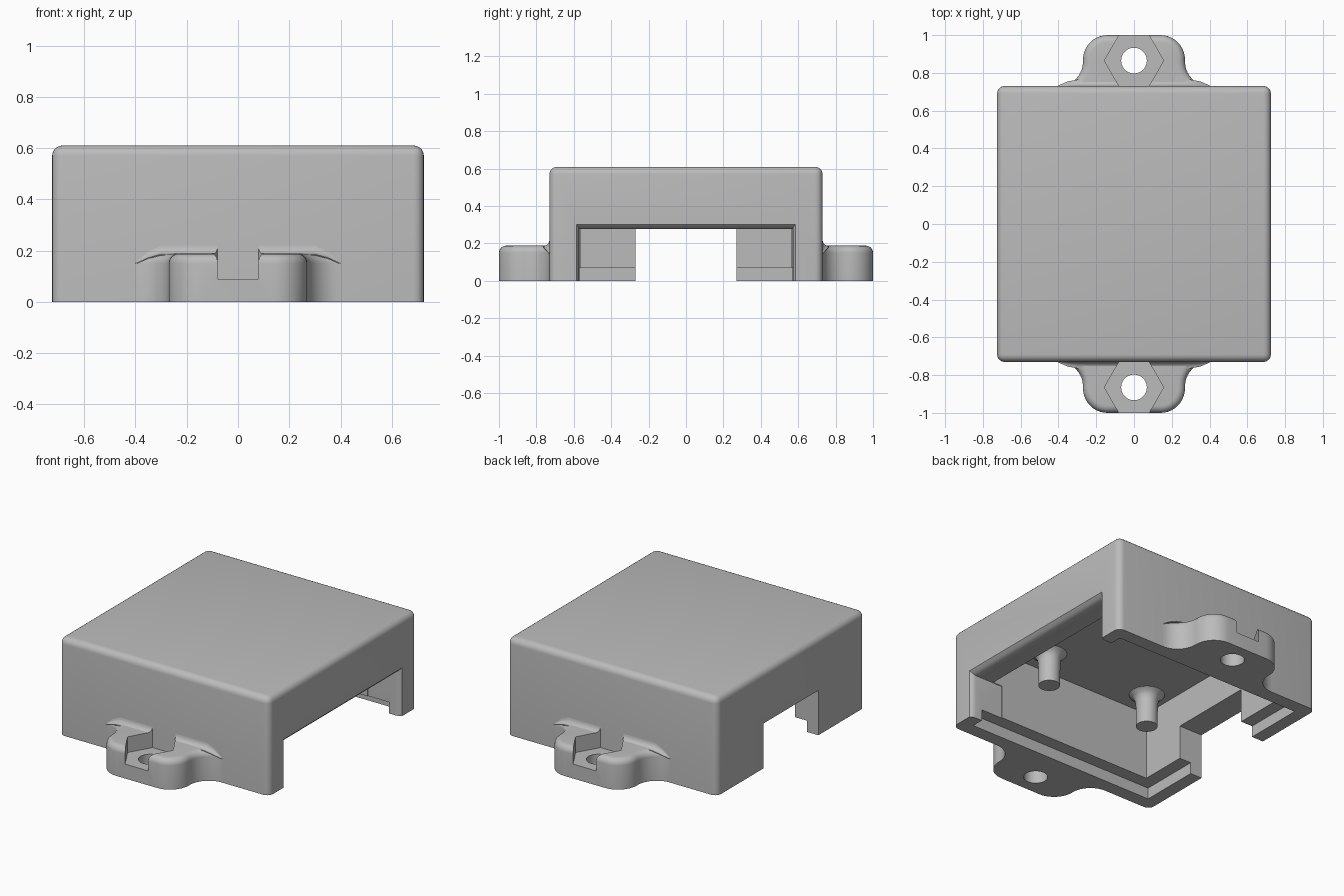
import bpy, bmesh
from math import sin, cos, pi, sqrt, asin, radians

old = bpy.data.objects.get("Cube")
if old:
    bpy.data.objects.remove(old, do_unlink=True)

grey = bpy.data.materials.new("plain grey")
grey.use_nodes = True
grey.diffuse_color = (0.5, 0.5, 0.5, 1)
grey.node_tree.nodes["Principled BSDF"].inputs["Base Color"].default_value = (0.5, 0.5, 0.5, 1)

WALL = 0.73      # outer face of the box, front and back
HOLE_Y = 0.865   # mounting hole centre


def add_object(name, bm):
    bmesh.ops.recalc_face_normals(bm, faces=bm.faces)
    mesh = bpy.data.meshes.new(name)
    bm.to_mesh(mesh)
    bm.free()
    mesh.materials.append(grey)
    obj = bpy.data.objects.new(name, mesh)
    bpy.context.collection.objects.link(obj)
    return obj


def loft(name, rings):
    """Skin equal-length closed rings and cap both ends."""
    bm = bmesh.new()
    loops = [[bm.verts.new(p) for p in ring] for ring in rings]
    n = len(loops[0])
    for a, b in zip(loops, loops[1:]):
        for i in range(n):
            j = (i + 1) % n
            bm.faces.new((a[i], a[j], b[j], b[i]))
    bm.faces.new(loops[0])
    bm.faces.new(loops[-1])
    return add_object(name, bm)


def x_rect(x, half_y, top):
    return [(x, -half_y, -0.1), (x, half_y, -0.1), (x, half_y, top), (x, -half_y, top)]


def circle(x, y, z, r, n=32):
    return [(x + r * cos(2 * pi * i / n), y + r * sin(2 * pi * i / n), z) for i in range(n)]


def cut(obj, cutters):
    for c in cutters:
        c.hide_render = True
        mod = obj.modifiers.new("cut", 'BOOLEAN')
        mod.operation = 'DIFFERENCE'
        mod.solver = 'EXACT'
        mod.object = c
        bpy.context.view_layer.objects.active = obj
        bpy.ops.object.modifier_apply(modifier=mod.name)


def smooth(obj):
    bpy.ops.object.select_all(action='DESELECT')
    obj.select_set(True)
    bpy.context.view_layer.objects.active = obj
    bpy.ops.object.shade_smooth_by_angle(angle=radians(32))


def discard(cutters):
    for c in cutters:
        bpy.data.objects.remove(c, do_unlink=True)


# Cover: box rounded on every edge but the bottom ones
bm = bmesh.new()
bmesh.ops.create_cube(bm, size=1)
for v in bm.verts:
    v.co = (v.co.x * 1.45, v.co.y * 2 * WALL, (v.co.z + 0.5) * 0.61)
edges = [e for e in bm.edges if max(v.co.z for v in e.verts) > 0.1]
bmesh.ops.bevel(bm, geom=edges, offset=0.04, segments=5, profile=0.5, affect='EDGES')
cover = add_object("cover", bm)

# Cavity, stepped bottom recess, wide right-hand port with flared lip, narrow port
cutters = [
    loft("cavity_cutter", [x_rect(-0.565, 0.565, 0.49), x_rect(0.565, 0.565, 0.49)]),
    loft("recess_cutter", [x_rect(-0.645, 0.645, 0.07), x_rect(0.645, 0.645, 0.07)]),
    loft("wide_port_cutter", [x_rect(0.5, 0.57, 0.276), x_rect(0.69, 0.57, 0.276),
                              x_rect(0.71, 0.573, 0.285), x_rect(0.726, 0.585, 0.302),
                              x_rect(0.9, 0.585, 0.302)]),
    loft("narrow_port_cutter", [x_rect(-0.9, 0.27, 0.28), x_rect(-0.5, 0.27, 0.28)]),
]
cut(cover, cutters)
discard(cutters)
smooth(cover)

# Support posts hanging from the ceiling, flared at the root
for px, side in ((0.29, "left"), (-0.43, "right")):
    for py, end in ((-0.4, "front"), (0.4, "back")):
        profile = [(0.5, 0.105), (0.488, 0.1), (0.474, 0.08), (0.455, 0.068),
                   (0.43, 0.063), (0.285, 0.061)]
        smooth(loft(f"{end}_{side}_post", [circle(px, py, z, r) for z, r in profile]))


def tab_ring(z, inset, s, steps=10):
    """Tab outline: concave flare off the wall, then a round outer corner."""
    flare, corner = 0.13 + inset, 0.13 - inset
    start = asin(0.13 / flare)
    half = []
    for i in range(steps + 1):
        a = start * (1 - i / steps)
        half.append((0.4 - flare * cos(a), 0.86 - flare * sin(a)))
    for i in range(steps + 1):
        a = pi / 2 * i / steps
        half.append((0.14 + corner * cos(a), 0.87 + corner * sin(a)))
    half.insert(0, (half[0][0], WALL - 0.02))
    outline = half + [(-x, y) for x, y in reversed(half)]
    return [(x, s * y, z) for x, y in outline]


def fillet_ring(x, z, r, s):
    """Concave cross-section blending the tab top into the wall."""
    pts = [(WALL - 0.02, z - 0.004), (WALL - 0.02, z + r)]
    for i in range(6):
        a = pi + pi / 2 * i / 5
        pts.append((WALL + r + r * cos(a), z + r + r * sin(a)))
    pts.append((WALL + r, z - 0.004))
    return [(x, s * y, zz) for y, zz in pts]


# Mounting tabs with a hexagonal nut pocket and a through hole
for s, end in ((-1, "front"), (1, "back")):
    levels = [(0, 0), (0.15, 0)]
    for i in range(1, 6):
        a = pi / 2 * i / 5
        levels.append((0.15 + 0.038 * sin(a), 0.038 * (1 - cos(a))))
    tab = loft(f"{end}_tab", [tab_ring(z, d, s) for z, d in levels])
    stations = [(0.4, 0.15, 0.004), (0.35, 0.172, 0.025), (0.3, 0.186, 0.034)]
    stations += [(-x, z, r) for x, z, r in reversed(stations)]
    blend = loft(f"{end}_tab_blend", [fillet_ring(x, z, r, s) for x, z, r in stations])
    y = s * HOLE_Y
    cutters = [
        loft("pocket_cutter", [circle(0, y, z, 0.157, 6) for z in (0.09, 0.4)]),
        loft("hole_cutter", [circle(0, y, z, 0.068) for z in (-0.1, 0.2)]),
    ]
    cut(tab, cutters)
    cut(blend, cutters[:1])
    discard(cutters)
    smooth(tab)
    smooth(blend)
